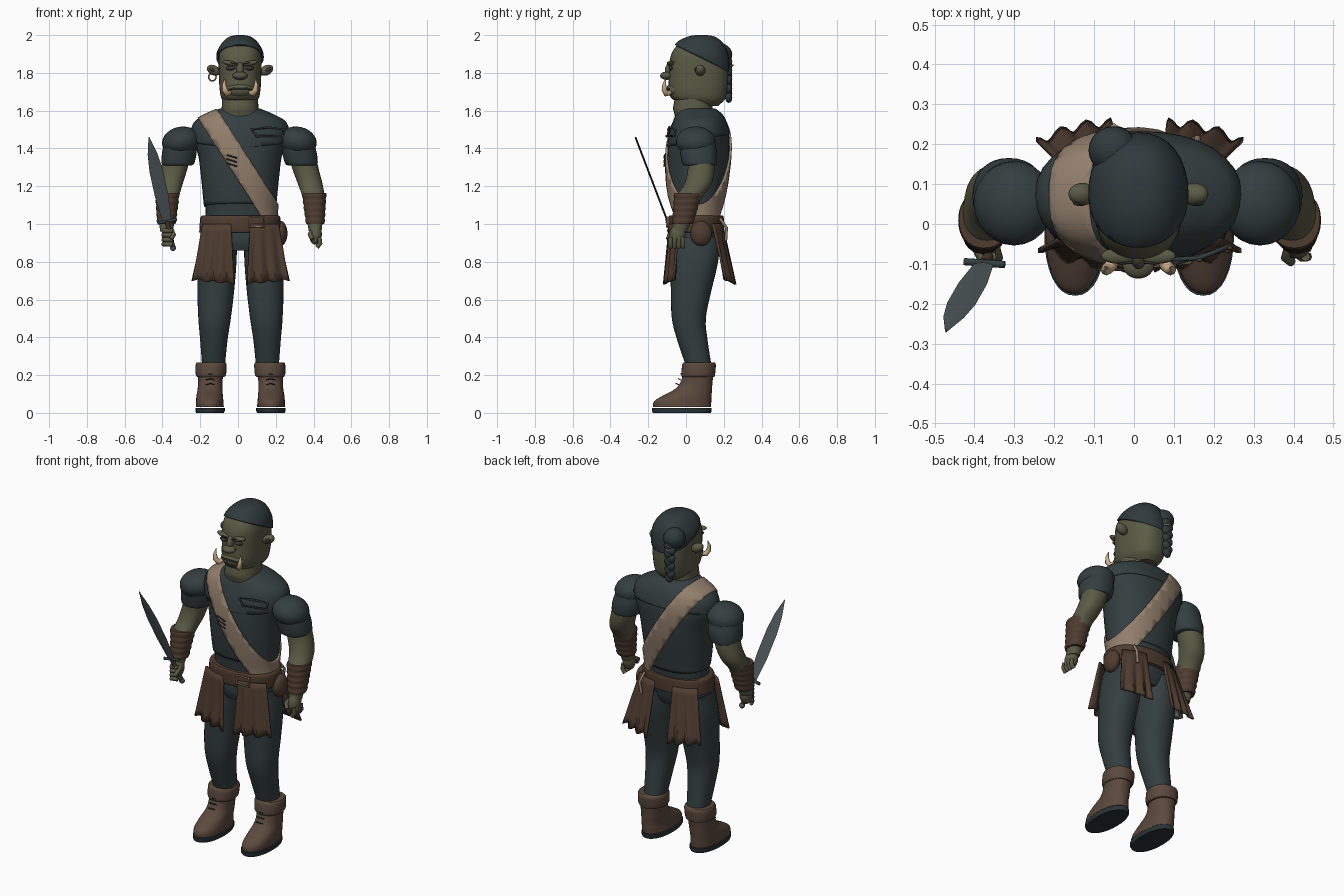
import bpy, bmesh, math
from mathutils import Vector

cube = bpy.data.objects.get("Cube")
if cube:
    bpy.data.objects.remove(cube, do_unlink=True)


def material(name, r, g, b):
    m = bpy.data.materials.new(name)
    m.use_nodes = True
    m.diffuse_color = (r, g, b, 1)
    bsdf = next(n for n in m.node_tree.nodes if n.type == 'BSDF_PRINCIPLED')
    bsdf.inputs["Base Color"].default_value = (r, g, b, 1)
    bsdf.inputs["Roughness"].default_value = 0.8
    return m


cloth = material("dark teal cloth", .034, .048, .051)
hair = material("dark hair", .029, .042, .046)
skin = material("olive skin", .103, .103, .06)
shade = material("dark face paint", .03, .035, .025)
leather = material("brown leather", .077, .045, .029)
boot_tan = material("boot leather", .105, .066, .046)
tan = material("tan sash", .29, .212, .15)
ivory = material("ivory", .6, .43, .26)
steel = material("grey steel", .08, .1, .105)
sole_mat = material("sole", .022, .034, .038)


def finish(name, bm, mat):
    bmesh.ops.recalc_face_normals(bm, faces=bm.faces)
    me = bpy.data.meshes.new(name)
    bm.to_mesh(me)
    bm.free()
    me.materials.append(mat)
    ob = bpy.data.objects.new(name, me)
    bpy.context.collection.objects.link(ob)
    return ob


def spline(rows, steps):
    """Smooth interpolation through rows of equal length."""
    out = []
    for i in range(len(rows) - 1):
        a, b = rows[max(i - 1, 0)], rows[i]
        c, d = rows[i + 1], rows[min(i + 2, len(rows) - 1)]
        for k in range(steps):
            t = k / steps
            out.append([q + t * ((r - p) / 2 + t * (p - 2.5 * q + 2 * r - s / 2
                        + t * (1.5 * q - 1.5 * r + (s - p) / 2)))
                        for p, q, r, s in zip(a, b, c, d)])
    return out + [rows[-1]]


def loft_bm(rings, power=2.2, steps=4, n=32):
    """Rings are z, x min, x max, y front, y back."""
    bm = bmesh.new()
    loops = []
    for z, x0, x1, y0, y1 in spline(rings, steps):
        loop = []
        for k in range(n):
            a = math.tau * k / n
            c, s = math.cos(a), math.sin(a)
            px = math.copysign(abs(c) ** (2 / power), c) * (x1 - x0) / 2
            py = math.copysign(abs(s) ** (2 / power), s) * (y1 - y0) / 2
            loop.append(bm.verts.new(((x0 + x1) / 2 + px, (y0 + y1) / 2 + py, z)))
        loops.append(loop)
    for a, b in zip(loops, loops[1:]):
        for k in range(n):
            j = (k + 1) % n
            bm.faces.new((a[k], a[j], b[j], b[k]))
    bm.faces.new(loops[0])
    bm.faces.new(loops[-1])
    bmesh.ops.recalc_face_normals(bm, faces=bm.faces)
    return bm


def loft(name, rings, mat, **kw):
    return finish(name, loft_bm(rings, **kw), mat)


def place(rings, s, dx):
    """Mirror rings to one side, then slide them along x."""
    return [(z, min(s * a, s * b) + dx, max(s * a, s * b) + dx, f, k) for z, a, b, f, k in rings]


def shell(name, rings, grow, planes, mat):
    """Layer of clothing over a loft, trimmed by planes (point, kept direction)."""
    bm = loft_bm(rings)
    bm.normal_update()
    for v in bm.verts:
        v.co += v.normal * grow
    for co, no in planes:
        geom = bm.verts[:] + bm.edges[:] + bm.faces[:]
        bmesh.ops.bisect_plane(bm, geom=geom, plane_co=co, plane_no=no, clear_inner=True)
    ob = finish(name, bm, mat)
    mod = ob.modifiers.new("thickness", 'SOLIDIFY')
    mod.thickness, mod.offset = .012, -1


def ball(name, loc, size, mat, rot=(0, 0, 0)):
    bpy.ops.mesh.primitive_uv_sphere_add(segments=24, ring_count=14, radius=1,
                                         location=loc, rotation=rot)
    ob = bpy.context.object
    ob.name, ob.scale = name, size
    ob.data.materials.append(mat)


def tube(name, pts, radius, mat, taper=None, cyclic=False):
    cu = bpy.data.curves.new(name, 'CURVE')
    cu.dimensions, cu.bevel_depth, cu.use_fill_caps = '3D', radius, True
    cu.bevel_resolution = 2
    sp = cu.splines.new('POLY')
    sp.points.add(len(pts) - 1)
    for i, p in enumerate(pts):
        sp.points[i].co = (*p, 1)
        sp.points[i].radius = taper[i] if taper else 1
    sp.use_cyclic_u = cyclic
    cu.materials.append(mat)
    bpy.context.collection.objects.link(bpy.data.objects.new(name, cu))


# Torso, shoulder mantle, vest and sash
body = place([(.96, -.19, .19, -.07, .18), (1.05, -.182, .182, -.065, .182),
              (1.15, -.19, .19, -.08, .195), (1.25, -.2, .2, -.09, .21),
              (1.36, -.214, .214, -.092, .222), (1.46, -.245, .245, -.08, .222),
              (1.53, -.235, .235, -.06, .205), (1.57, -.17, .17, -.045, .185),
              (1.6, -.1, .1, -.03, .15)], 1, .011)
loft("shirt", body, cloth)
shell("vest", body, .007, [((0, 0, 1.1), (0, .1, 1))], cloth)
shell("shoulder_mantle", body, .013, [((0, 0, 1.43), (0, -.2, 1))], cloth)
across = Vector((.84, 0, .543))
middle = Vector((.022, 0, 1.3))
shell("sash", body, .019, [(middle - across * .055, across), (middle + across * .055, -across),
                           ((0, 0, 1.04), (0, 0, 1))], tan)
for i in range(3):
    z = 1.31 + i * .022
    tube("sash_stitch", [(-.06, -.113, z + .012), (-.005, -.116, z - .005)], .004, shade)
patch = [(.075, -.09, 1.5), (.165, -.085, 1.512), (.24, -.055, 1.5), (.235, -.062, 1.465),
         (.1, -.098, 1.465)]
tube("chest_patch_seam", patch, .006, cloth, cyclic=True)
for x, y, z in patch:
    ball("patch_stud", (x, y - .005, z), (.007, .006, .007), leather)

# Hips, belt, buckle and pouch
loft("hips", place([(.86, -.13, .13, -.06, .15), (.91, -.19, .19, -.075, .17),
                    (.98, -.19, .19, -.07, .18)], 1, .012), cloth)
loft("belt", [(.955, -.205, .215, -.085, .195), (.965, -.205, .222, -.092, .2),
              (1.03, -.2, .225, -.092, .2), (1.045, -.19, .215, -.085, .195)], leather)
frame = [(.06, -.1, .985), (.14, -.095, .985), (.14, -.095, 1.035), (.06, -.1, 1.035)]
tube("buckle", frame, .006, tan, cyclic=True)
ball("belt_pouch", (.225, .08, .95), (.037, .057, .066), leather)
tube("back_tie", [(.15, .18, 1.03), (.16, .215, .98), (.15, .21, .91)], .008, tan)


# Hanging skirt panels, pleated towards a wavy hem
def panel(name, side, out, top, bottom, y, flare):
    bm = bmesh.new()
    nu, nv = 18, 8
    grid = []
    for i in range(nu + 1):
        u = i / nu
        wave = math.cos(u * 3 * math.tau)
        row = []
        for j in range(nv + 1):
            v = j / nv
            x = top[0] + u * (top[1] - top[0])
            x += v * (bottom[0] + u * (bottom[1] - bottom[0]) - x)
            yy = y + out * (flare * v + .012 * v * wave - .05 * u * u)
            row.append(bm.verts.new((side * x + .014, yy, 1 - v * (.315 + .006 * wave - .02 * u))))
        grid.append(row)
    for a, b in zip(grid, grid[1:]):
        for j in range(nv):
            bm.faces.new((a[j], b[j], b[j + 1], a[j + 1]))
    mod = finish(name, bm, leather).modifiers.new("thickness", 'SOLIDIFY')
    mod.thickness, mod.offset = .012, 0


for s in (1, -1):
    panel("front_skirt_panel", s, -1, (.05, .2), (.035, .255), -.085, .02)
    panel("back_skirt_panel", s, 1, (.06, .19), (.07, .26), .19, .06)

# Legs and boots
leg = [(.93, .005, .185, -.08, .18), (.8, .008, .21, -.085, .17), (.65, .02, .215, -.08, .135),
       (.5, .038, .21, -.075, .105), (.38, .056, .2, -.045, .115), (.22, .072, .188, .01, .14)]
boot = [(.03, .075, .222, -.175, .132), (.06, .077, .222, -.17, .134), (.09, .08, .22, -.125, .135),
        (.125, .082, .214, -.06, .138), (.16, .082, .212, -.03, .14), (.21, .078, .214, -.015, .146)]
cuff = [(.19, .072, .215, -.02, .15), (.205, .063, .224, -.025, .154),
        (.255, .06, .224, -.02, .158), (.268, .068, .218, -.01, .15)]
sole = [(0, .075, .222, -.175, .132), (.01, .07, .225, -.18, .136), (.026, .07, .225, -.18, .136)]
for s in (1, -1):
    dx = .026 if s > 0 else 0
    loft("trouser_leg", place(leg, s, dx), cloth)
    loft("boot", place(boot, s, dx), boot_tan)
    loft("boot_cuff", place(cuff, s, dx), boot_tan)
    loft("boot_sole", place(sole, s, dx), sole_mat, steps=1)
    for i in range(3):
        z, y = .15 + i * .025, -.04 + i * .012
        tube("boot_lace", [(s * .125 + dx, y, z), (s * .145 + dx, y - .012, z + .006),
                           (s * .17 + dx, y, z)], .003, shade)

# Sleeves, arms, bracers and hands
arm = [(1.42, .25, .4, .0, .14), (1.3, .285, .425, .01, .152), (1.21, .318, .448, -.01, .135),
       (1.14, .342, .458, -.055, .085), (1.05, .36, .452, -.06, .04), (.96, .375, .442, -.075, .005)]
sleeve = [(1.31, .265, .41, -.01, .155), (1.32, .25, .422, -.02, .163),
          (1.37, .235, .418, -.03, .165), (1.42, .23, .405, -.035, .155)]
for s in (1, -1):
    shift = 0 if s > 0 else .03

    def pull(rings):
        return [place([ring], s, shift * min(1, .4 + (1.42 - ring[0]) * 2))[0] for ring in rings]

    loft("arm", pull(arm), skin)
    loft("sleeve_cuff", pull(sleeve), cloth)
    ball("shoulder_cap", (s * .316 + shift * .5, .052, 1.437), (.102, .106, .078), cloth,
         (0, s * .2, 0))
    wraps = []
    for i in range(11):
        t, puff = i / 10, .004 * (i % 2)
        wraps.append((1.165 - .165 * t, .34 + .022 * t - puff, .466 - .01 * t + puff,
                      -.06 - .012 * t - puff, .085 - .05 * t + puff))
    loft("bracer", pull(wraps), leather, steps=2)
    hx = s * (.41 - shift - (.01 if s < 0 else 0))
    ball("palm", (hx, -.045, .945), (.034, .042, .055), skin, (-.2, 0, 0))
    for i in range(4):
        y = -.082 + i * .022
        if s > 0:
            pts = [(hx + .02, y, .93), (hx + .025, y, .898), (hx + .008, y, .876)]
        else:
            z = .965 - i * .024
            pts = [(hx - .025, -.06, z), (hx - .012, -.09, z), (hx + .024, -.08, z)]
        tube("finger", pts, .012, skin)
    tube("thumb", [(hx - s * .02, -.05, .965), (hx - s * .03, -.085, .945),
                   (hx - s * .015, -.095, .92)], .012, skin)

# Sword
base, tip = Vector((-.375, -.098, 1.015)), Vector((-.472, -.268, 1.46))
along = (tip - base).normalized()
wide = (Vector((1, 0, 0)) - along * along.x).normalized()
thick = along.cross(wide)
bm = bmesh.new()
rows = []
for t, w in ((0, .024), (.3, .036), (.6, .036), (.8, .026), (1, .002)):
    c = base.lerp(tip, t)
    rows.append([bm.verts.new(c + d) for d in (wide * w, thick * .005, -wide * w, -thick * .005)])
for a, b in zip(rows, rows[1:]):
    for k in range(4):
        bm.faces.new((a[k], a[k - 1], b[k - 1], b[k]))
finish("sword_blade", bm, steel)
tube("sword_guard", [base - wide * .052, base, base + wide * .052], .009, cloth)
tube("sword_grip", [base, base - along * .15], .013, leather)
ball("sword_pommel", base - along * .155, (.016, .016, .016), steel)

# Neck and head, set slightly towards the left
mid = .011
loft("neck", place([(1.54, -.13, .13, -.05, .16), (1.585, -.105, .105, -.062, .145),
                    (1.62, -.097, .097, -.068, .14), (1.7, -.095, .095, -.05, .14)], 1, mid), skin)
loft("head", place([(1.625, -.06, .06, .02, .17), (1.66, -.096, .096, -.07, .205),
                    (1.71, -.108, .108, -.092, .218), (1.78, -.112, .112, -.09, .224),
                    (1.85, -.114, .114, -.088, .222), (1.91, -.108, .108, -.073, .21),
                    (1.96, -.08, .08, -.03, .17), (1.985, -.03, .03, .045, .12)], 1, mid),
     skin, power=2.4)

# Hair cap, bun and braid
cap = [(1.78, -.118, .118, -.08, .222), (1.85, -.122, .122, -.085, .226),
       (1.91, -.118, .118, -.077, .216), (1.96, -.09, .09, -.045, .19),
       (1.988, -.055, .055, .01, .15), (1.996, -.02, .02, .05, .11)]
shell("hair_cap", place(cap, 1, mid), .004, [((0, -.04, 1.94), (0, .5, 1))], hair)
ball("hair_bun", (-.052, .185, 1.895), (.062, .06, .06), hair)
for i in range(9):
    ball("braid_lock", (-.05 + .006 * (-1) ** i, .226, 1.86 - i * .024),
         (.031 - i * .001, .019, .028), hair, (0, .6 * (-1) ** i, 0))
tube("braid_tie", [(-.08, .226, 1.84), (-.05, .248, 1.84), (-.02, .226, 1.84)], .005, tan)

# Face
ball("muzzle", (mid, -.055, 1.71), (.078, .05, .042), skin)
ball("nose", (mid, -.102, 1.785), (.04, .035, .022), skin)
ball("nose_bridge", (mid, -.085, 1.82), (.02, .026, .04), skin, (-.3, 0, 0))
tube("mouth", [(mid - .06, -.088, 1.712), (mid - .03, -.104, 1.718), (mid + .03, -.104, 1.718),
               (mid + .06, -.088, 1.712)], .005, shade)
for s in (1, -1):
    ball("brow_ridge", (mid + s * .048, -.08, 1.85), (.046, .02, .013), skin, (0, -s * .2, 0))
    tube("eyebrow", [(mid + s * .015, -.096, 1.846), (mid + s * .045, -.098, 1.853),
                     (mid + s * .085, -.08, 1.858)], .004, shade)
    ball("eye_socket", (mid + s * .047, -.08, 1.825), (.028, .012, .012), shade)
    ball("eye", (mid + s * .047, -.087, 1.825), (.012, .008, .005), tan)
    ball("ear", (mid + s * .14, .075, 1.814), (.038, .028, .026), skin, (0, -s * .5, 0))
    ball("ear_hollow", (mid + s * .146, .053, 1.817), (.02, .008, .012), shade, (0, -s * .5, 0))
    tube("tusk", [(mid + s * .056, -.085, 1.695), (mid + s * .07, -.105, 1.69),
                  (mid + s * .081, -.115, 1.71), (mid + s * .085, -.115, 1.74),
                  (mid + s * .081, -.107, 1.772)], .016, ivory, taper=[.8, 1, .9, .6, .1])
ring = [(-.136 + .02 * math.cos(a * math.tau / 16), .07, 1.778 + .02 * math.sin(a * math.tau / 16))
        for a in range(16)]
tube("earring", ring, .004, tan, cyclic=True)

# Smooth shading with crisp edges
bpy.ops.object.select_all(action='DESELECT')
for ob in bpy.context.scene.objects:
    if ob.type == 'MESH':
        ob.select_set(True)
        bpy.context.view_layer.objects.active = ob
bpy.ops.object.shade_smooth_by_angle(angle=math.radians(40))
